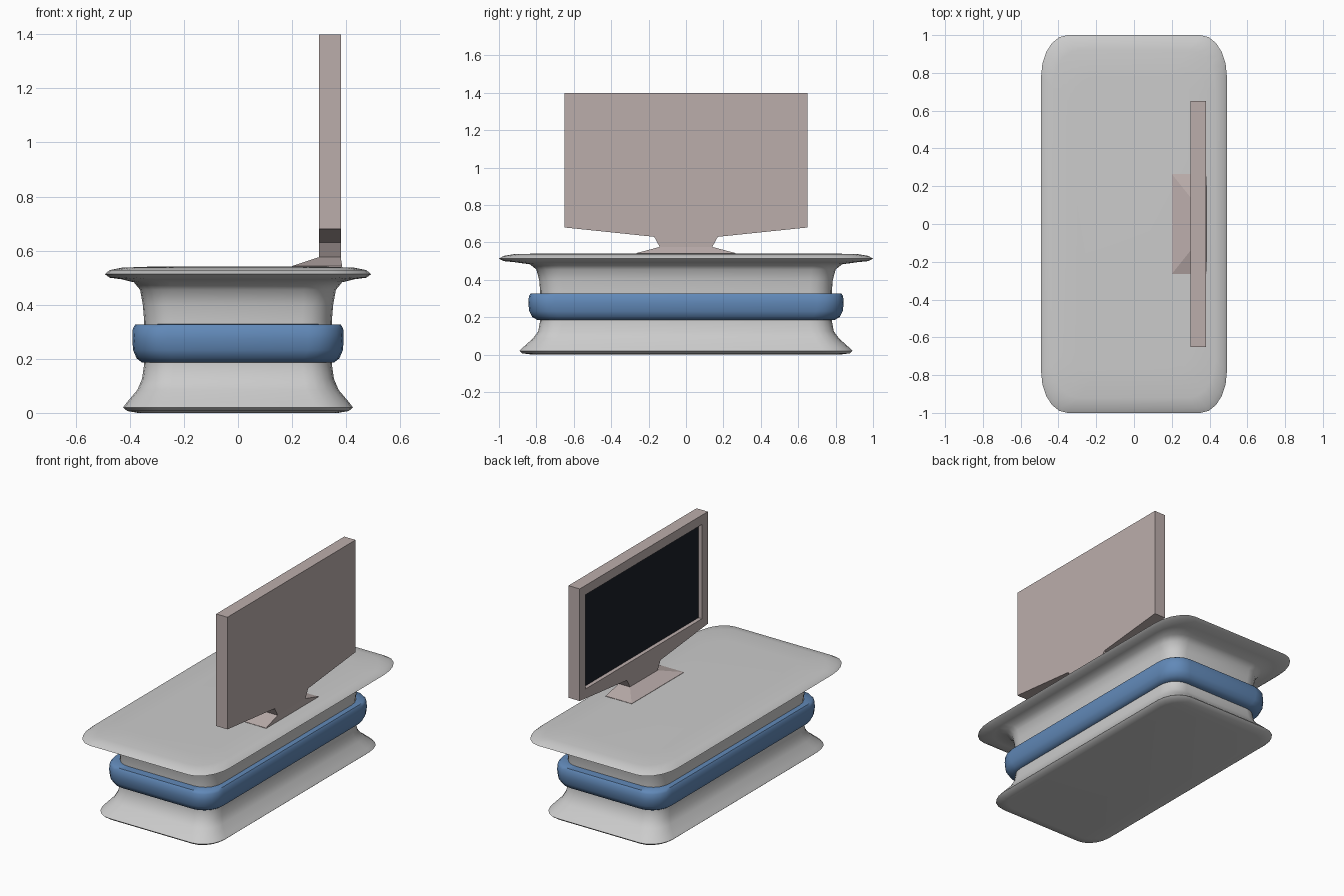
import bpy, bmesh, math

if "Cube" in bpy.data.objects:
    bpy.data.objects.remove(bpy.data.objects["Cube"])


def material(name, rgb):
    m = bpy.data.materials.new(name)
    m.diffuse_color = (*rgb, 1)
    m.use_nodes = True
    m.node_tree.nodes["Principled BSDF"].inputs["Base Color"].default_value = m.diffuse_color
    return m


def finish(bm, name, mat=None, smooth=None):
    bmesh.ops.recalc_face_normals(bm, faces=bm.faces)
    me = bpy.data.meshes.new(name)
    bm.to_mesh(me)
    bm.free()
    ob = bpy.data.objects.new(name, me)
    bpy.context.collection.objects.link(ob)
    if mat:
        me.materials.append(mat)
    if smooth:
        bpy.ops.object.select_all(action='DESELECT')
        ob.select_set(True)
        bpy.context.view_layer.objects.active = ob
        bpy.ops.object.shade_smooth_by_angle(angle=math.radians(smooth))
    return ob


def rounded_ring(bm, hx, hy, z, rx, ry, seg=5):
    """Rounded rectangle of vertices at height z."""
    ring = []
    for i, (sx, sy) in enumerate([(1, 1), (-1, 1), (-1, -1), (1, -1)]):
        for k in range(seg + 1):
            a = math.pi / 2 * (i + k / seg)
            ring.append(bm.verts.new((sx * (hx - rx) + rx * math.cos(a),
                                      sy * (hy - ry) + ry * math.sin(a), z)))
    return ring


def bridge(bm, a, b):
    n = len(a)
    for i in range(n):
        j = (i + 1) % n
        bm.faces.new((a[i], a[j], b[j], b[i]))


def loft(name, sections, closed=False, mat=None, smooth=40):
    bm = bmesh.new()
    rings = [rounded_ring(bm, *s) for s in sections]
    for a, b in zip(rings, rings[1:]):
        bridge(bm, a, b)
    if closed:
        bridge(bm, rings[-1], rings[0])
    else:
        bm.faces.new(rings[0])
        bm.faces.new(rings[-1])
    return finish(bm, name, mat, smooth)


blue = material("blue", (0.12, 0.25, 0.48))
taupe = material("taupe", (0.5, 0.42, 0.41))
dark = material("dark", (0.01, 0.013, 0.02))

# Desk body: waisted pedestal flaring into foot and top slab (hx, hy, z, rx, ry)
loft("desk_body", [
    (0.37, 0.82, 0.000, 0.10, 0.12),
    (0.41, 0.875, 0.007, 0.12, 0.15),
    (0.425, 0.89, 0.020, 0.13, 0.16),
    (0.410, 0.870, 0.040, 0.13, 0.15),
    (0.372, 0.820, 0.085, 0.12, 0.13),
    (0.355, 0.790, 0.125, 0.11, 0.12),
    (0.347, 0.780, 0.180, 0.11, 0.12),
    (0.345, 0.780, 0.260, 0.11, 0.12),
    (0.347, 0.780, 0.340, 0.11, 0.12),
    (0.352, 0.785, 0.400, 0.11, 0.12),
    (0.362, 0.800, 0.455, 0.12, 0.13),
    (0.385, 0.835, 0.483, 0.13, 0.15),
    (0.430, 0.915, 0.494, 0.14, 0.19),
    (0.475, 0.975, 0.500, 0.14, 0.21),
    (0.492, 1.000, 0.513, 0.14, 0.22),
    (0.475, 0.975, 0.528, 0.14, 0.21),
    (0.430, 0.920, 0.537, 0.14, 0.20),
    (0.320, 0.780, 0.541, 0.12, 0.16)])

# Blue band around the waist
loft("waist_band", [
    (0.335, 0.770, 0.186, 0.11, 0.12),
    (0.355, 0.795, 0.186, 0.12, 0.13),
    (0.375, 0.823, 0.202, 0.13, 0.14),
    (0.388, 0.838, 0.232, 0.13, 0.14),
    (0.391, 0.843, 0.275, 0.13, 0.14),
    (0.389, 0.840, 0.312, 0.13, 0.14),
    (0.380, 0.830, 0.327, 0.13, 0.14),
    (0.335, 0.770, 0.328, 0.11, 0.12)], closed=True, mat=blue, smooth=50)

# Monitor housing with tapered chin and recessed screen opening
bm = bmesh.new()
half = [(0.65, 1.40), (0.65, 0.68), (0.17, 0.63), (0.14, 0.575)]
outline = half + [(-y, z) for y, z in reversed(half)]
front, back = [[bm.verts.new((x, y, z)) for y, z in outline] for x in (0.30, 0.38)]
bridge(bm, front, back)
bm.faces.new(back)
bm.faces.new(front[1:7])
opening = [bm.verts.new((0.30, y, z)) for y, z in
           ((0.59, 1.34), (0.59, 0.735), (-0.59, 0.735), (-0.59, 1.34))]
recess = [bm.verts.new((0.325, *v.co.yz)) for v in opening]
bridge(bm, [front[i] for i in (0, 1, 6, 7)], opening)
bridge(bm, opening, recess)
finish(bm, "monitor_housing", taupe)

# Screen panel at the back of the recess
bm = bmesh.new()
bm.faces.new([bm.verts.new((0.325, y, z)) for y, z in
              ((-0.59, 0.735), (-0.59, 1.34), (0.59, 1.34), (0.59, 0.735))])
screen = finish(bm, "screen", dark)
if screen.data.polygons[0].normal.x > 0:
    screen.data.flip_normals()

# Monitor foot: sloped wedge
bm = bmesh.new()
low = [bm.verts.new(p) for p in ((0.20, -0.265, 0.54), (0.385, -0.265, 0.54),
                                 (0.385, 0.265, 0.54), (0.20, 0.265, 0.54))]
mid = [bm.verts.new((v.co.x, v.co.y, 0.543)) for v in low]
top = [bm.verts.new(p) for p in ((0.30, -0.14, 0.576), (0.38, -0.14, 0.576),
                                 (0.38, 0.14, 0.576), (0.30, 0.14, 0.576))]
bridge(bm, low, mid)
bridge(bm, mid, top)
bm.faces.new(low)
bm.faces.new(top)
finish(bm, "monitor_foot", taupe)
